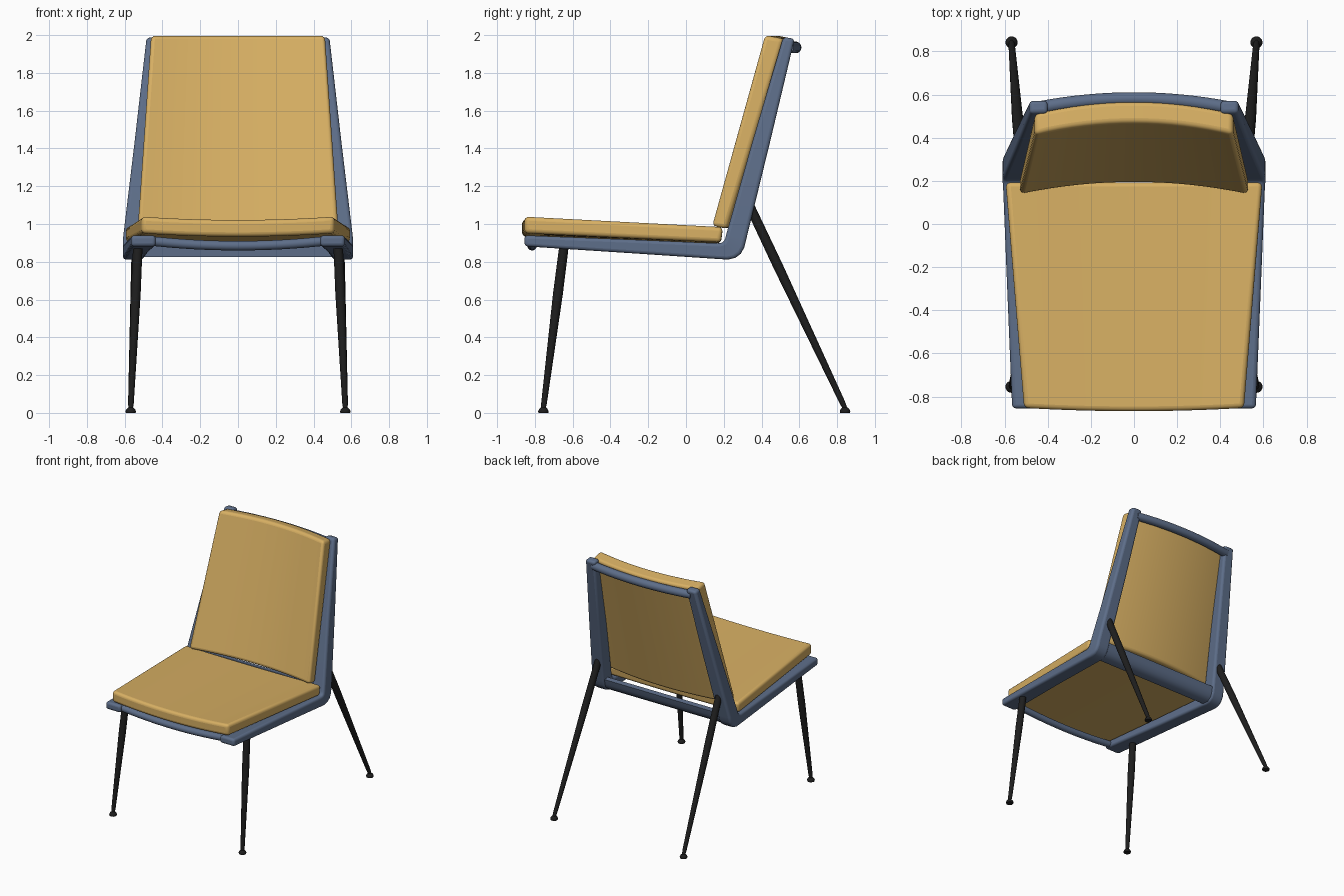
import bpy, bmesh, math
from mathutils import Vector

if "Cube" in bpy.data.objects:
    bpy.data.objects.remove(bpy.data.objects["Cube"])


def material(name, rgb):
    m = bpy.data.materials.new(name)
    m.diffuse_color = (*rgb, 1)
    m.use_nodes = True
    m.node_tree.nodes["Principled BSDF"].inputs["Base Color"].default_value = m.diffuse_color
    return m


MUSTARD = material("mustard fabric", (0.68, 0.43, 0.125))
BLUE = material("blue painted wood", (0.11, 0.155, 0.25))
BLACK = material("black metal", (0.013, 0.013, 0.013))


def finish(bm, name, mat, bevel=0, mirror=False):
    bmesh.ops.recalc_face_normals(bm, faces=bm.faces)
    me = bpy.data.meshes.new(name)
    bm.to_mesh(me)
    bm.free()
    me.materials.append(mat)
    ob = bpy.data.objects.new(name, me)
    bpy.context.collection.objects.link(ob)
    if bevel:
        b = ob.modifiers.new("bevel", 'BEVEL')
        b.width, b.segments, b.limit_method = bevel, 4, 'ANGLE'
        b.angle_limit = math.radians(45)
    if mirror:
        ob.modifiers.new("mirror", 'MIRROR')
    bpy.ops.object.select_all(action='DESELECT')
    ob.select_set(True)
    bpy.context.view_layer.objects.active = ob
    bpy.ops.object.shade_smooth_by_angle(angle=math.radians(40))
    return ob


def loft(rings):
    """Skin a list of closed point rings and cap both ends."""
    bm = bmesh.new()
    vs = [[bm.verts.new(p) for p in r] for r in rings]
    n = len(vs[0])
    for a, b in zip(vs, vs[1:]):
        for i in range(n):
            j = (i + 1) % n
            bm.faces.new((a[i], a[j], b[j], b[i]))
    bm.faces.new(vs[0])
    bm.faces.new(vs[-1])
    return bm


def tube(points, radii, sides=20):
    pts = [Vector(p) for p in points]
    rings = []
    for i, p in enumerate(pts):
        t = (pts[min(i + 1, len(pts) - 1)] - pts[max(i - 1, 0)]).normalized()
        u = t.cross(Vector((0, 1, 0))).normalized()
        v = t.cross(u)
        rings.append([p + radii[i] * (u * math.cos(a) + v * math.sin(a))
                      for a in (2 * math.pi * k / sides for k in range(sides))])
    return loft(rings)


STEPS = [-1 + k / 8 for k in range(17)]

# side frame: bent L rail; inner y,z / outer y,z / outer x / width
stations = [
    (-0.855, 0.940, -0.855, 0.882, 0.565, 0.130),
    (-0.30, 0.918, -0.30, 0.846, 0.588, 0.115),
    (0.17, 0.898, 0.18, 0.814, 0.607, 0.11),
    (0.185, 0.90, 0.225, 0.812, 0.609, 0.11),
    (0.195, 0.904, 0.262, 0.821, 0.610, 0.11),
    (0.203, 0.912, 0.290, 0.842, 0.610, 0.11),
    (0.208, 0.925, 0.308, 0.875, 0.609, 0.11),
    (0.213, 0.945, 0.318, 0.915, 0.607, 0.11),
    (0.35, 1.43, 0.444, 1.43, 0.548, 0.10),
    (0.515, 1.99, 0.575, 1.98, 0.484, 0.085),
]
rings = [[(x, yi, zi), (x, yo, zo), (x - w, yo, zo), (x - w, yi, zi)]
         for yi, zi, yo, zo, x, w in stations]
finish(loft(rings), "side_frame", BLUE, 0.018, True)

# rear cross rail at the bend
corner = [(0.20, 0.825), (0.25, 0.825), (0.285, 0.85), (0.30, 0.885),
          (0.31, 0.925), (0.27, 0.93), (0.235, 0.90), (0.20, 0.885)]
finish(loft([[(x, y, z) for y, z in corner] for x in (-0.52, 0.52)]),
       "rear_cross_rail", BLUE)

# bowed round rails at the front of the seat and top of the back
finish(tube([(0.46 * s, -0.815, 0.885 + 0.025 * s * s) for s in STEPS],
            [0.025] * 17), "front_cross_rail", BLUE)
finish(tube([(0.43 * s, 0.58 - 0.04 * s * s, 1.935) for s in STEPS],
            [0.031] * 17), "top_cross_rail", BLUE)

# seat cushion: tapered, gently dished
rings = []
for s in STEPS:
    d = 0.018 * s * s - 0.016
    yf = -0.868 + 0.015 * s * s
    rings.append([(0.51 * s, yf, 1.038 + d), (0.595 * s, 0.195, 0.983 + d * 0.3),
                  (0.595 * s, 0.185, 0.902 + d * 0.3), (0.51 * s, yf, 0.950 + d)])
finish(loft(rings), "seat_cushion", MUSTARD, 0.022)

# back cushion: tapered, curved around the sitter
rings = []
for s in STEPS:
    c = 0.055 * (1 - s * s)
    rings.append([(0.53 * s, 0.135 + c, 0.990), (0.46 * s, 0.415 + c, 2.0),
                  (0.46 * s, 0.515 + c, 1.98), (0.53 * s, 0.215 + c, 0.975)])
finish(loft(rings), "back_cushion", MUSTARD, 0.022)

# splayed tapered legs with small domed feet
for name, top, foot in (("front", (0.53, -0.645, 0.89), (0.568, -0.755, 0.025)),
                        ("rear", (0.528, 0.335, 1.10), (0.568, 0.842, 0.025))):
    a, b = Vector(top), Vector(foot)
    finish(tube([a, a.lerp(b, 0.3), a.lerp(b, 0.97), b],
                [0.025, 0.026, 0.015, 0.012]), name + "_leg", BLACK, 0, True)
    dome = [(0, 0.026), (0.008, 0.028), (0.018, 0.024), (0.027, 0.016), (0.033, 0.006)]
    finish(tube([(b.x, b.y, z) for z, r in dome], [r for z, r in dome]),
           name + "_foot", BLACK, 0, True)
